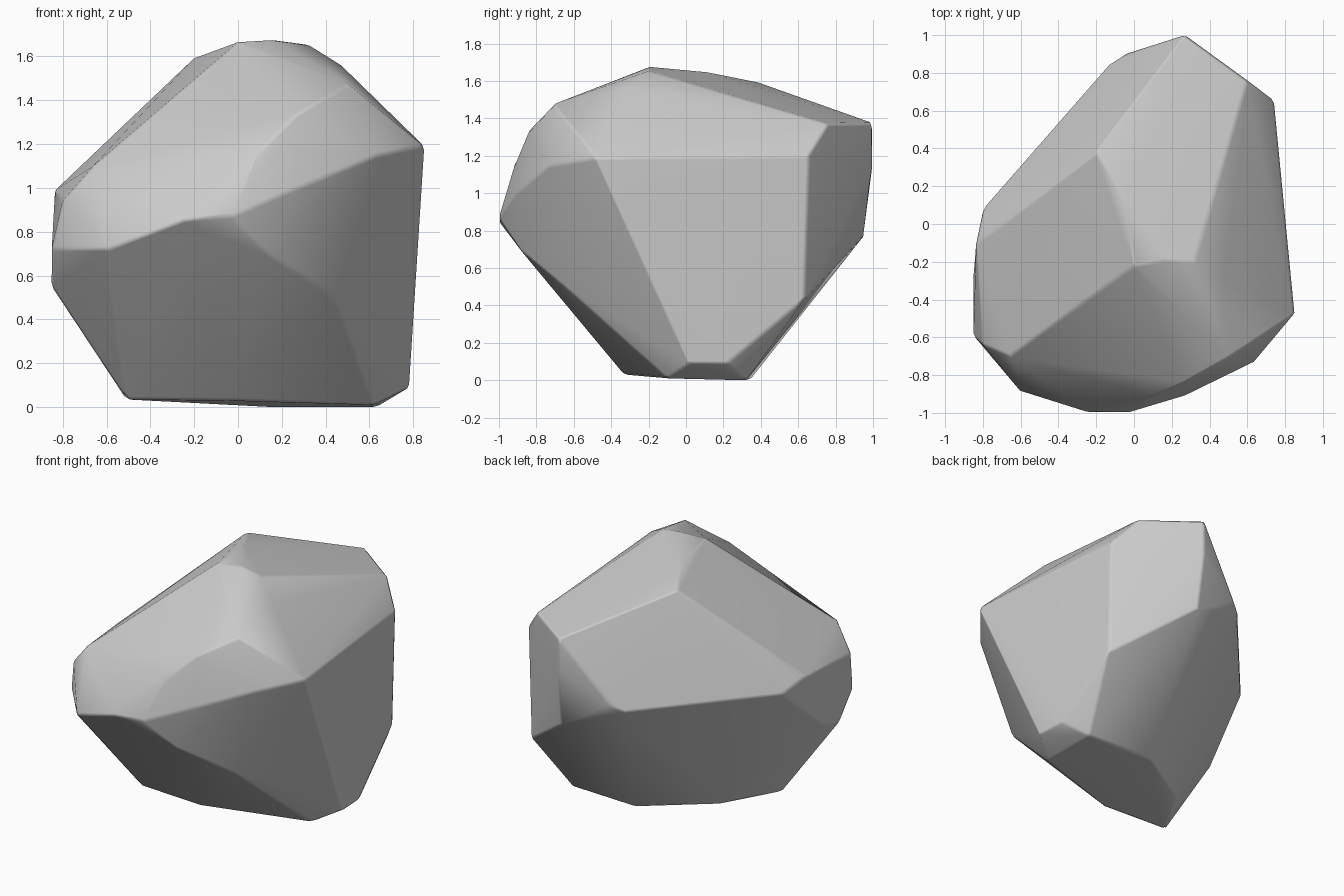
import bpy, bmesh, math

if "Cube" in bpy.data.objects:
    bpy.data.objects.remove(bpy.data.objects["Cube"])

# Corner points of the boulder, grouped by region
crown = [(0, -.22, 1.665), (.17, -.19, 1.675), (.32, -.2, 1.655), (.47, -.3, 1.56),
         (-.05, .13, 1.645), (-.2, .38, 1.595), (.27, 1, 1.375), (.6, .76, 1.37)]
front = [(.5, -.71, 1.475), (.27, -.84, 1.34), (.1, -.91, 1.17), (.27, -.91, 1.0),
         (-.03, -1, .87), (-.26, -1, .85), (-.6, -.89, .72), (.64, -.73, 1.15),
         (.15, -.88, .69), (.44, -.65, .5)]
left = [(-.66, -.7, 1.1), (-.8, -.64, .94), (-.85, -.59, .72), (-.85, -.45, .55),
        (-.85, -.27, .6), (-.835, -.1, .99), (-.795, .09, .93)]
right = [(.85, -.48, 1.19), (.74, .655, 1.2), (.735, .63, .43)]
back = [(.27, 1, 1.15), (.28, .955, .77), (-.05, .9, .97), (-.13, .85, .92)]
base = [(-.51, -.31, .035), (-.295, .05, .03), (-.05, -.33, .03), (.62, -.1, .01),
        (.16, .34, 0), (.63, .32, 0), (.78, .02, .09), (.77, .22, .09)]

# Wrap the points in a convex skin and merge nearly coplanar facets
bm = bmesh.new()
for p in crown + front + left + right + back + base:
    bm.verts.new(p)
bmesh.ops.convex_hull(bm, input=bm.verts[:])
loose = [v for v in bm.verts if not v.link_faces]
bmesh.ops.delete(bm, geom=loose, context='VERTS')
bmesh.ops.dissolve_limit(bm, angle_limit=math.radians(2), verts=bm.verts[:], edges=bm.edges[:])
bmesh.ops.recalc_face_normals(bm, faces=bm.faces[:])
for f in bm.faces:
    f.smooth = True

mesh = bpy.data.meshes.new("boulder")
bm.to_mesh(mesh)
bm.free()
boulder = bpy.data.objects.new("boulder", mesh)
bpy.context.collection.objects.link(boulder)

# Slightly worn edges with broad flat facets
bevel = boulder.modifiers.new("worn_edges", 'BEVEL')
bevel.width = .015
bevel.segments = 1
bevel.limit_method = 'ANGLE'
bevel.angle_limit = math.radians(25)
boulder.modifiers.new("facet_shading", 'WEIGHTED_NORMAL')
